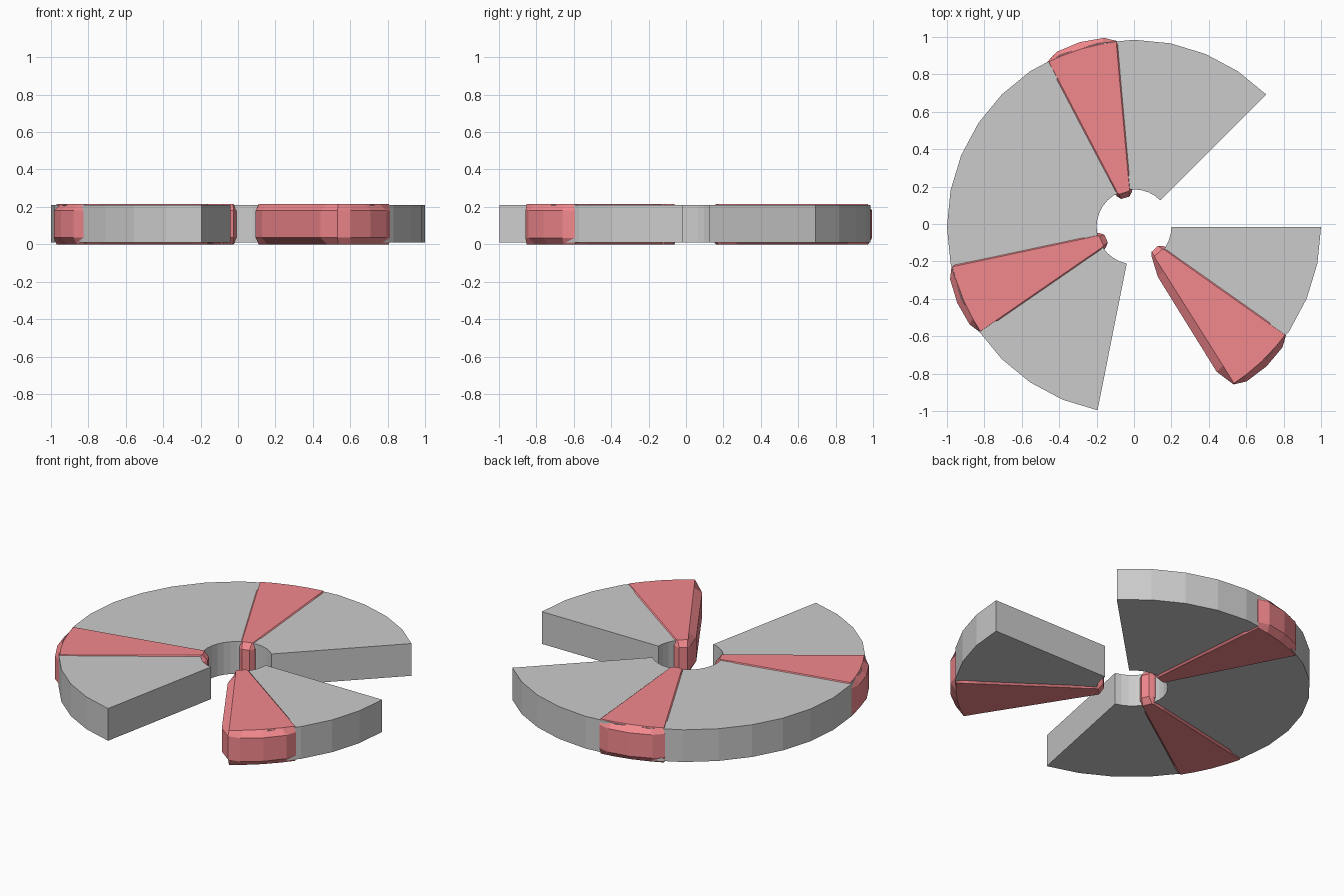
import bpy
from math import cos, sin, radians

if "Cube" in bpy.data.objects:
    bpy.data.objects.remove(bpy.data.objects["Cube"])

CY = -0.015  # ring centre in y


def make_object(name, verts, faces, material=None):
    mesh = bpy.data.meshes.new(name)
    mesh.from_pydata(verts, [], faces)
    mesh.update()
    obj = bpy.data.objects.new(name, mesh)
    bpy.context.collection.objects.link(obj)
    if material:
        mesh.materials.append(material)
    return obj


def loft(name, layers, material=None):
    """Stack matching closed outlines, given as (z, points), and cap both ends."""
    n = len(layers[0][1])
    verts = [(x, y, z) for z, pts in layers for x, y in pts]
    faces = [list(range(n))[::-1], [(len(layers) - 1) * n + i for i in range(n)]]
    for k in range(len(layers) - 1):
        for i in range(n):
            j = (i + 1) % n
            faces.append([k * n + i, k * n + j, (k + 1) * n + j, (k + 1) * n + i])
    return make_object(name, verts, faces, material)


def ring_sector(name, start, steps):
    """Flat ring section on a 32-sided circle, built from one quad slice per step."""
    verts, faces = [], []
    for i in range(steps + 1):
        a = radians(start + i * 11.25)
        for r, z in ((0.2, 0.01), (1, 0.01), (1, 0.21), (0.2, 0.21)):
            verts.append((r * cos(a), r * sin(a) + CY, z))
    for i in range(steps):
        for k in range(4):
            a, b = i * 4 + k, i * 4 + (k + 1) % 4
            faces.append((a, a + 4, b + 4, b))
    faces += [(0, 1, 2, 3), tuple(steps * 4 + k for k in (3, 2, 1, 0))]
    return make_object(name, verts, faces)


def wedge(name, angle, material):
    """Bevelled radial wedge; half outlines (along, across) are mirrored."""
    flat = [(0.19, 0.028), (0.2, 0.034), (0.28, 0.049), (0.867, 0.166),
            (0.975, 0.188), (0.986, 0.11), (0.992, 0)]
    wide = [(0.162, 0.023), (0.182, 0.042), (0.282, 0.092), (0.867, 0.213),
            (0.978, 0.194), (1.014, 0.132), (1.029, 0)]
    c, s = cos(radians(angle)), sin(radians(angle))

    def place(half):
        pts = [(u, -v) for u, v in half] + half[-2::-1]
        return [(u * c - v * s, u * s + v * c + CY) for u, v in pts]

    return loft(name, [(0, place(flat)), (0.035, place(wide)),
                       (0.18, place(wide)), (0.215, place(flat))], material)


red = bpy.data.materials.new("red")
red.diffuse_color = (0.9, 0.25, 0.27, 1)
red.use_nodes = True
red.node_tree.nodes["Principled BSDF"].inputs["Base Color"].default_value = red.diffuse_color

# Grey ring in two pieces
ring_sector("large_ring_section", 45, 19)
ring_sector("small_ring_section", 315, 4)

# Red wedges
for i, angle in enumerate((106.4, 203.3, 313.5)):
    wedge(f"red_wedge_{i + 1}", angle, red)
